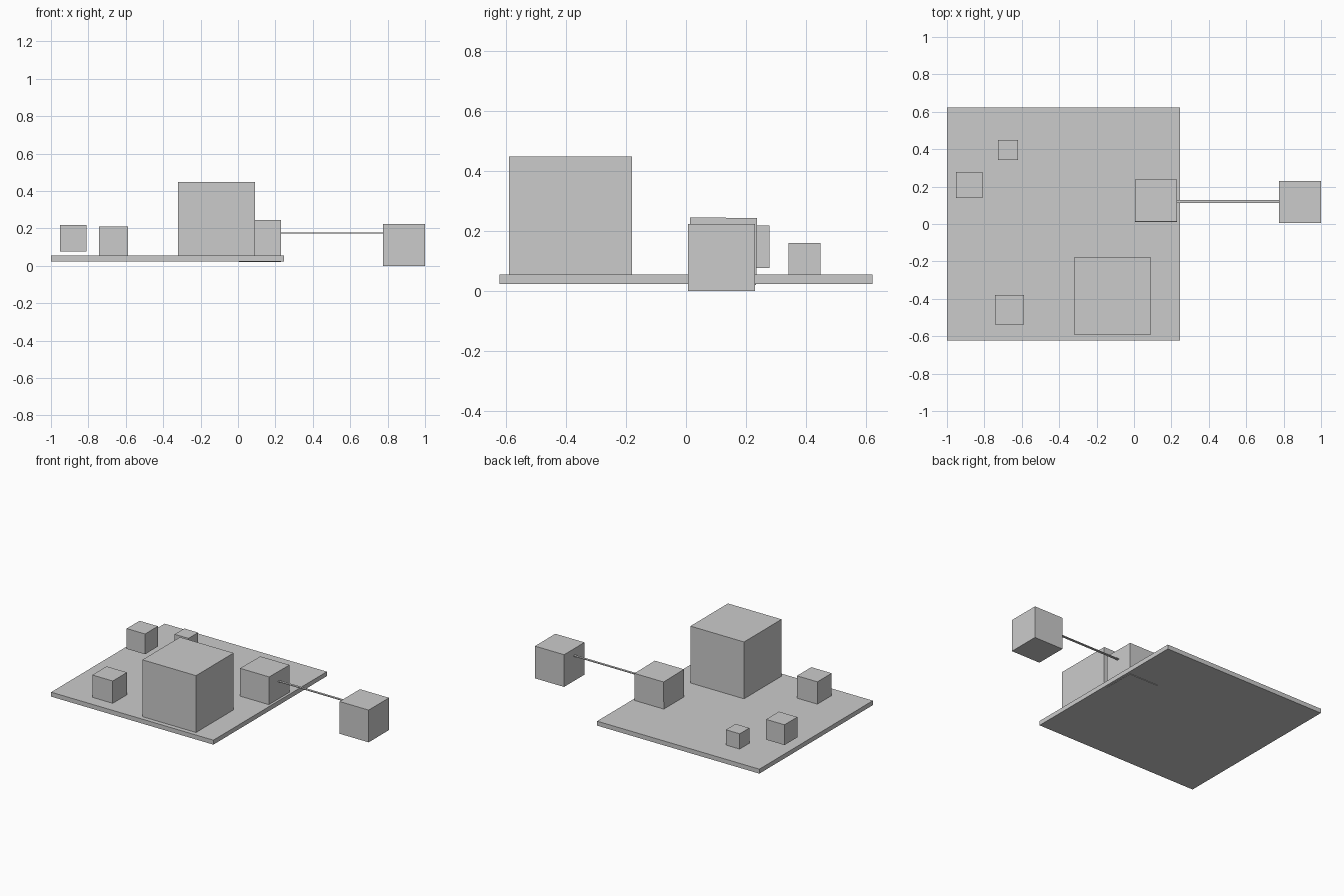
import bpy

default = bpy.data.objects.get("Cube")
if default:
    bpy.data.objects.remove(default, do_unlink=True)

# One plain grey for everything
GREY = (0.6, 0.6, 0.6, 1.0)
grey = bpy.data.materials.new("light grey")
grey.use_nodes = True
grey.diffuse_color = GREY
grey.node_tree.nodes["Principled BSDF"].inputs["Base Color"].default_value = GREY


def box(name, low, high, tilt=0.0):
    """Box between two opposite corners, optionally tilted about x."""
    centre = [(a + b) / 2 for a, b in zip(low, high)]
    bpy.ops.mesh.primitive_cube_add(size=1, location=centre)
    obj = bpy.context.object
    obj.name = obj.data.name = name
    obj.scale = [b - a for a, b in zip(low, high)]
    obj.rotation_euler.x = tilt
    obj.data.materials.append(grey)
    return obj


def cube(name, size, x, y, z, tilt=0.0):
    """Cube given by its lowest corner."""
    return box(name, (x, y, z), (x + size, y + size, z + size), tilt)


# Base plate
box("base_plate", (-1, -0.623, 0.023), (0.247, 0.623, 0.054))

# Cubes standing on the plate
cube("large_cube", 0.412, -0.32, -0.592, 0.037)
cube("front_small_cube", 0.157, -0.744, -0.537, 0.052)
cube("back_small_cube", 0.106, -0.727, 0.343, 0.054)

# Cube floating above the plate
cube("floating_cube", 0.141, -0.952, 0.138, 0.077)

# Pair of cubes joined by a thin flat rod; the inner one leans very slightly
cube("inner_linked_cube", 0.224, 0.006, 0.012, 0.0205, tilt=-0.012)
cube("outer_linked_cube", 0.224, 0.776, 0.006, 0)
box("connecting_rod", (0.228, 0.112, 0.173), (0.778, 0.128, 0.178))
